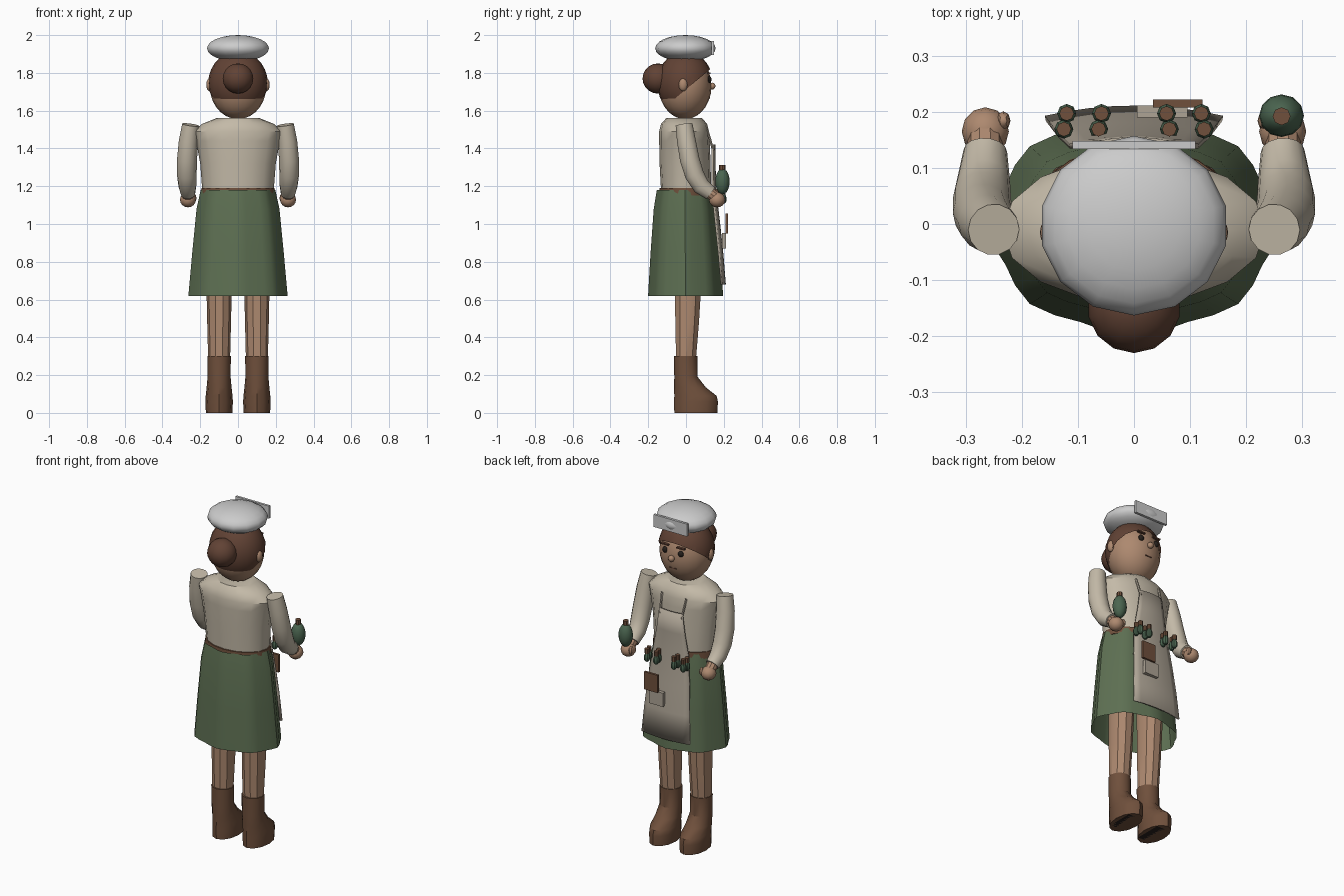
import bpy, bmesh, math
from mathutils import Vector

if "Cube" in bpy.data.objects:
    bpy.data.objects.remove(bpy.data.objects["Cube"])


def mat(name, c):
    m = bpy.data.materials.new(name)
    m.diffuse_color = (*c, 1)
    m.use_nodes = True
    m.node_tree.nodes["Principled BSDF"].inputs["Base Color"].default_value = m.diffuse_color
    return m


SKIN = mat("skin", (0.42, 0.25, 0.16))
CREAM = mat("cream_cloth", (0.55, 0.49, 0.39))
APRON = mat("apron_cloth", (0.42, 0.37, 0.30))
GREEN = mat("green_cloth", (0.11, 0.16, 0.085))
BROWN = mat("brown", (0.12, 0.055, 0.035))
LEATHER = mat("leather", (0.16, 0.08, 0.045))
GLASS = mat("green_glass", (0.07, 0.13, 0.08))
DARK = mat("dark", (0.02, 0.015, 0.012))


def make(name, bm, m=None):
    bmesh.ops.recalc_face_normals(bm, faces=bm.faces)
    me = bpy.data.meshes.new(name)
    bm.to_mesh(me)
    bm.free()
    ob = bpy.data.objects.new(name, me)
    bpy.context.collection.objects.link(ob)
    if m:
        me.materials.append(m)
    return ob


def skin_rings(name, rings, m, caps=True):
    bm = bmesh.new()
    rows = [[bm.verts.new(p) for p in r] for r in rings]
    n = len(rows[0])
    for a, b in zip(rows, rows[1:]):
        for i in range(n):
            j = (i + 1) % n
            bm.faces.new((a[i], a[j], b[j], b[i]))
    if caps:
        bm.faces.new(rows[0])
        bm.faces.new(rows[-1])
    return make(name, bm, m)


def loft(name, rings, n, m, caps=True, cx=0, lobes=0, amp=0):
    """rings: (z, radius x, radius y, centre y)"""
    out = []
    for z, rx, ry, cy in rings:
        r = []
        for i in range(n):
            t = 2 * math.pi * i / n
            k = 1 + amp * math.cos(lobes * t)
            r.append((cx + rx * k * math.cos(t), cy + ry * k * math.sin(t), z))
        out.append(r)
    return skin_rings(name, out, m, caps)


def tube(name, path, n, m):
    """path: (x, y, z, radius), bending in the yz plane"""
    pts = [Vector(p[:3]) for p in path]
    out = []
    for i, p in enumerate(pts):
        t = pts[min(i + 1, len(pts) - 1)] - pts[max(i - 1, 0)]
        t.normalize()
        u = (Vector((1, 0, 0)) - t * t.x).normalized()
        v = t.cross(u)
        out.append([p + path[i][3] * (u * math.cos(a) + v * math.sin(a))
                    for a in (2 * math.pi * k / n for k in range(n))])
    return skin_rings(name, out, m)


def ball(name, c, r, m, seg=12, rings=8, cut=None):
    bm = bmesh.new()
    bmesh.ops.create_uvsphere(bm, u_segments=seg, v_segments=rings, radius=1)
    for v in bm.verts:
        v.co = Vector(c) + Vector((v.co.x * r[0], v.co.y * r[1], v.co.z * r[2]))
    if cut:
        bmesh.ops.bisect_plane(bm, geom=bm.verts[:] + bm.edges[:] + bm.faces[:],
                               plane_co=cut[0], plane_no=cut[1], clear_inner=True)
    return make(name, bm, m)


def box(name, lo, hi, m=None):
    bm = bmesh.new()
    bmesh.ops.create_cube(bm, size=1)
    for v in bm.verts:
        v.co = Vector([(a + b) / 2 + c * (b - a) for a, b, c in zip(lo, hi, v.co)])
    return make(name, bm, m)


# head, hair and hat
ball("head", (0, -0.005, 1.73), (0.15, 0.14, 0.175), SKIN, 20, 14)
ball("hair", (0, -0.005, 1.745), (0.158, 0.148, 0.17), BROWN, 20, 14,
     cut=((0, -0.13, 1.605), (0, -0.22, 0.265)))
ball("hair_bun", (0, -0.148, 1.77), (0.083, 0.082, 0.08), BROWN, 14, 10)
ball("cap", (0, -0.003, 1.93), (0.168, 0.16, 0.07), None, 14, 12)
box("cap_plate", (-0.11, 0.134, 1.894), (0.11, 0.148, 1.968))
ball("nose", (0, 0.138, 1.73), (0.018, 0.018, 0.018), SKIN)
box("mouth", (-0.022, 0.115, 1.665), (0.022, 0.126, 1.671), BROWN)

# body
loft("shirt", [(1.06, 0.18, 0.13, 0), (1.19, 0.19, 0.133, 0), (1.32, 0.2, 0.135, -0.005),
               (1.44, 0.222, 0.134, -0.008), (1.49, 0.235, 0.132, -0.01),
               (1.53, 0.19, 0.122, -0.01), (1.56, 0.115, 0.095, -0.01)], 16, CREAM)
loft("belt", [(1.15, 0.197, 0.141, 0), (1.19, 0.194, 0.14, 0)], 20, LEATHER)
loft("skirt", [(0.62, 0.255, 0.193, -0.002), (0.85, 0.235, 0.178, -0.004),
               (1.08, 0.213, 0.16, -0.006), (1.18, 0.192, 0.144, -0.006)],
     32, GREEN, caps=False, lobes=8, amp=0.03)

for s, side in ((-1, "left"), (1, "right")):
    # face details
    ball(side + "_ear", (s * 0.15, -0.015, 1.737), (0.018, 0.024, 0.034), SKIN)
    ball(side + "_eye", (s * 0.052, 0.123, 1.765), (0.017, 0.012, 0.018), DARK)
    box(side + "_eyebrow", (s * 0.052 - 0.025, 0.115, 1.795),
        (s * 0.052 + 0.025, 0.131, 1.803), BROWN)
    # arms
    tube(side + "_sleeve", [(s * 0.25, -0.01, 1.525, 0.046), (s * 0.262, 0.002, 1.44, 0.051),
                            (s * 0.27, 0.02, 1.34, 0.053), (s * 0.271, 0.045, 1.26, 0.052),
                            (s * 0.268, 0.08, 1.2, 0.047), (s * 0.265, 0.13, 1.163, 0.039)],
         14, CREAM)
    tube(side + "_forearm", [(s * 0.265, 0.11, 1.178, 0.033), (s * 0.266, 0.16, 1.138, 0.03)],
         10, SKIN)
    ball(side + "_hand", (s * 0.265, 0.165, 1.128), (0.042, 0.043, 0.04), SKIN)
    ball(side + "_thumb", (s * 0.233, 0.184, 1.137), (0.013, 0.017, 0.024), SKIN, 8, 6)
    # legs and boots
    loft(side + "_leg", [(0.28, 0.058, 0.055, 0), (0.48, 0.063, 0.066, 0.006),
                         (0.8, 0.07, 0.077, 0.015)], 10, SKIN, cx=s * 0.1)
    loft(side + "_boot", [(0, 0.07, 0.114, 0.052), (0.06, 0.073, 0.116, 0.053),
                          (0.09, 0.071, 0.112, 0.05), (0.135, 0.066, 0.084, 0.021),
                          (0.19, 0.061, 0.062, 0), (0.3, 0.062, 0.062, -0.002)],
         12, LEATHER, cx=s * 0.1)
    box(side + "_sole", (s * 0.1 - 0.045, -0.03, 0), (s * 0.1 + 0.045, 0.13, 0.01), DARK)
    # apron straps
    tube(side + "_strap", [(s * 0.07, 0.143, 1.39, 0.007), (s * 0.075, 0.13, 1.44, 0.007),
                           (s * 0.08, 0.112, 1.5, 0.007)], 6, APRON)

# apron: slightly bowed sheet, rows of (z, half width, centre y, edge drop)
bm = bmesh.new()
rows = []
for z, w, y, d in [(1.42, 0.075, 0.15, 0.01), (1.3, 0.092, 0.152, 0.012), (1.18, 0.115, 0.155, 0.016),
                   (1.0, 0.135, 0.176, 0.018), (0.84, 0.148, 0.193, 0.018), (0.68, 0.158, 0.206, 0.018)]:
    rows.append([bm.verts.new((w * k / 4, y - d * (k / 4) ** 2, z)) for k in range(-4, 5)])
for a, b in zip(rows, rows[1:]):
    for i in range(8):
        bm.faces.new((a[i], a[i + 1], b[i + 1], b[i]))
apron = make("apron", bm, APRON)
sol = apron.modifiers.new("thickness", "SOLIDIFY")
sol.thickness = 0.01
sol.offset = 0

# pocket items on the apron
box("notebook", (0.034, 0.208, 0.95), (0.122, 0.222, 1.055), LEATHER)
box("paper_slip", (0.005, 0.19, 0.87), (0.095, 0.211, 0.952), APRON)

# rows of small vials along the belt
for x, y in [(s * x + s * o, y) for s in (-1, 1) for x in (0.06, 0.122)
             for y, o in ((0.197, -0.002), (0.169, 0.003))]:
    loft("vial", [(1.108, 0.009, 0.009, y), (1.12, 0.017, 0.017, y), (1.142, 0.017, 0.017, y),
                  (1.16, 0.009, 0.009, y)], 8, GLASS, cx=x)
    loft("vial_cork", [(1.157, 0.013, 0.013, y), (1.185, 0.013, 0.013, y)], 8, LEATHER, cx=x)

# hand-held bottle
ball("bottle", (0.263, 0.193, 1.225), (0.04, 0.038, 0.068), GLASS, 12, 10)
loft("bottle_cork", [(1.275, 0.016, 0.016, 0.192), (1.312, 0.016, 0.016, 0.192)], 8, LEATHER, cx=0.263)

# smooth shading with sharp edges kept
bpy.ops.object.select_all(action="SELECT")
bpy.context.view_layer.objects.active = apron
bpy.ops.object.shade_smooth_by_angle(angle=math.radians(35))
